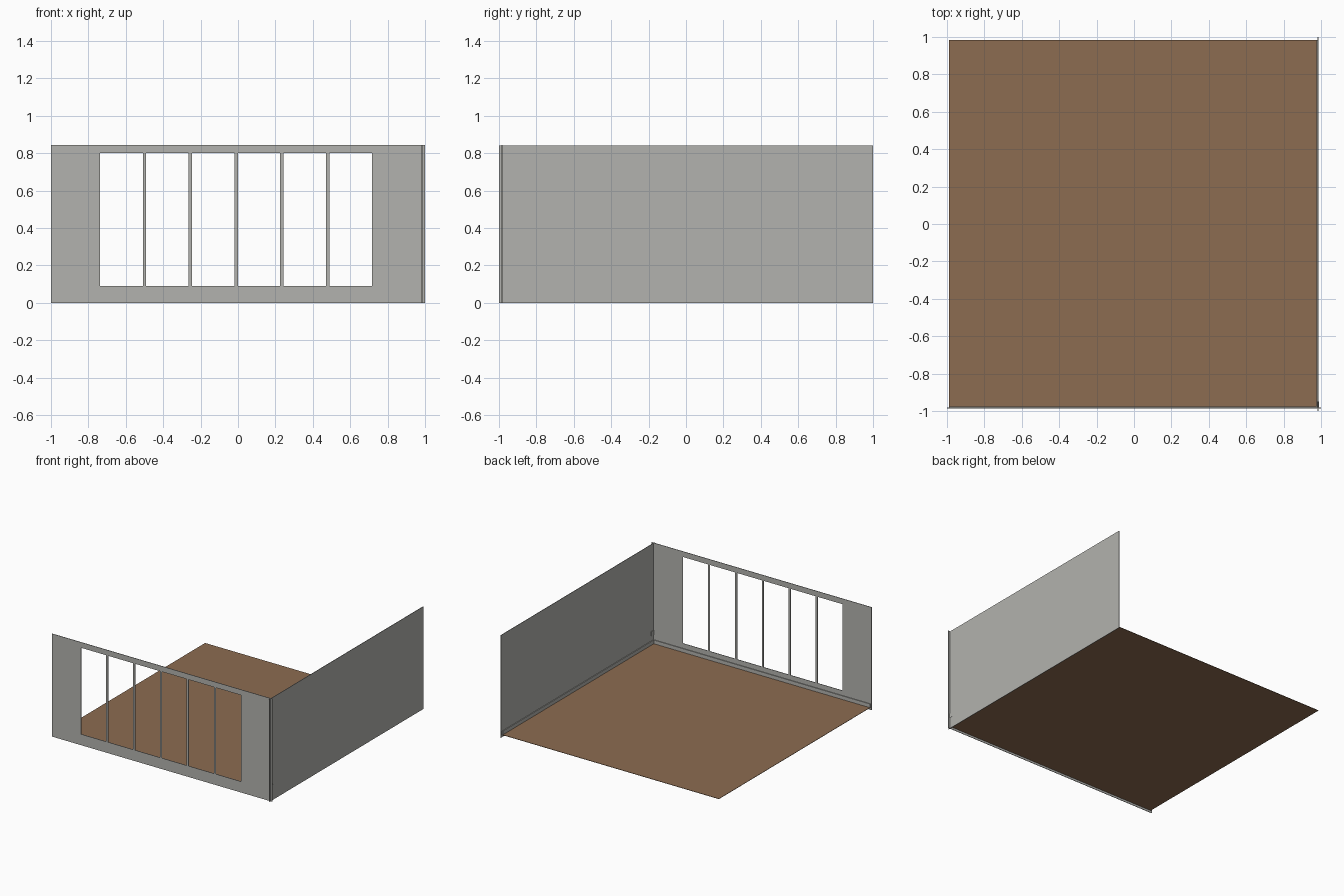
import bpy
import bmesh
from mathutils import Vector

cube = bpy.data.objects.get("Cube")
if cube:
    bpy.data.objects.remove(cube, do_unlink=True)


def material(name, rgb):
    mat = bpy.data.materials.new(name)
    mat.use_nodes = True
    mat.diffuse_color = (*rgb, 1)
    mat.node_tree.nodes["Principled BSDF"].inputs["Base Color"].default_value = (*rgb, 1)
    return mat


plaster = material("grey_plaster", (0.45, 0.45, 0.425))
wood = material("brown_wood", (0.265, 0.15, 0.082))


def add_object(name, bm, mat):
    mesh = bpy.data.meshes.new(name)
    bm.to_mesh(mesh)
    bm.free()
    mesh.materials.append(mat)
    obj = bpy.data.objects.new(name, mesh)
    bpy.context.collection.objects.link(obj)
    return obj


def box(name, low, high, mat):
    low, high = Vector(low), Vector(high)
    bm = bmesh.new()
    bmesh.ops.create_cube(bm, size=1)
    bmesh.ops.scale(bm, vec=high - low, verts=bm.verts)
    bmesh.ops.translate(bm, vec=(low + high) / 2, verts=bm.verts)
    return add_object(name, bm, mat)


WALL = 0.984     # distance of both walls from the centre
THIN = 0.002     # half of the wall thickness
TOP = 0.842
FLOOR = 0.02

# Floor slab
box("floor", (-0.988, -WALL, FLOOR - 0.003), (WALL, WALL, FLOOR), wood)

# Solid side wall
box("side_wall", (WALL - THIN, -1, 0), (WALL + THIN, 1, TOP), plaster)

# Front wall: one sheet of cells with the window panes left open
mullions = [-0.5, -0.255, -0.01, 0.233, 0.48]
half = 0.009
xs = [-1, -0.737]
for m in mullions:
    xs += [m - half, m + half]
xs += [0.717, 1]
zs = [0, 0.09, 0.8, TOP + 0.003]

bm = bmesh.new()
grid = [[bm.verts.new((x, -WALL - THIN, z)) for z in zs] for x in xs]
for i in range(len(xs) - 1):
    for j in range(len(zs) - 1):
        if j == 1 and i % 2 == 1:
            continue
        bm.faces.new((grid[i][j], grid[i + 1][j], grid[i + 1][j + 1], grid[i][j + 1]))
front = add_object("front_window_wall", bm, plaster)
solid = front.modifiers.new("thickness", "SOLIDIFY")
solid.thickness = 2 * THIN
solid.offset = -1

# Skirting boards along the inside of both walls
inner = WALL - THIN
box("front_skirting", (-0.988, -inner, FLOOR), (inner, -inner + 0.006, 0.05), plaster)
box("side_skirting", (inner - 0.006, -inner, FLOOR), (inner, WALL, 0.05), plaster)

# Small socket in the corner
box("wall_socket", (inner - 0.004, -inner, 0.09), (WALL + 0.004, -0.95, 0.13), plaster)
